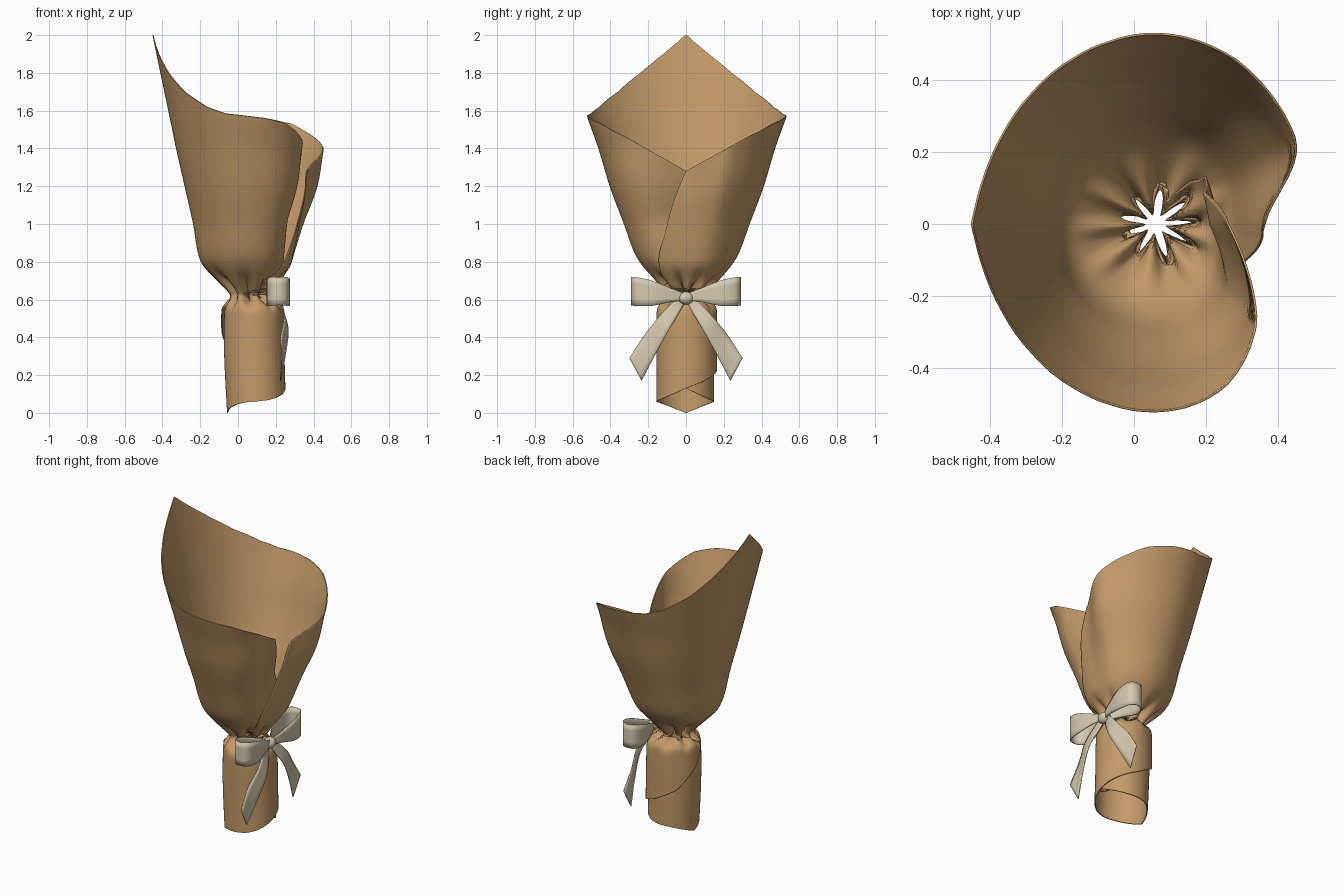
import bpy, bmesh, math
from mathutils import Vector

if "Cube" in bpy.data.objects:
    bpy.data.objects.remove(bpy.data.objects["Cube"])


def material(name, rgb):
    m = bpy.data.materials.new(name)
    m.diffuse_color = (*rgb, 1)
    m.use_nodes = True
    m.node_tree.nodes["Principled BSDF"].inputs["Base Color"].default_value = m.diffuse_color
    return m


KRAFT = material("kraft tan", (0.55, 0.323, 0.14))
CREAM = material("cream ribbon", (0.67, 0.585, 0.43))


def clamp(t):
    return max(0.0, min(1.0, t))


def smooth(t):
    t = clamp(t)
    return t * t * (3 - 2 * t)


def linear(table, x):
    for (x0, y0), (x1, y1) in zip(table, table[1:]):
        if x <= x1:
            return y0 + (y1 - y0) * clamp((x - x0) / (x1 - x0))
    return table[-1][1]


def hermite(table, x):
    # smooth curve through rows of (x, values...)
    n = len(table)
    i = next((k for k in range(n - 1) if x <= table[k + 1][0]), n - 2)

    def slope(k, c):
        a, b = table[max(k - 1, 0)], table[min(k + 1, n - 1)]
        return (b[c] - a[c]) / (b[0] - a[0])
    p, q = table[i], table[i + 1]
    h = q[0] - p[0]
    t = (x - p[0]) / h
    out = []
    for c in range(1, len(p)):
        out.append((2*t**3 - 3*t*t + 1) * p[c] + (t**3 - 2*t*t + t) * h * slope(i, c)
                   + (3*t*t - 2*t**3) * q[c] + (t**3 - t*t) * h * slope(i + 1, c))
    return out


def sheet(name, rows, mat, thickness, mirror=False):
    # thin smooth sheet from a grid of points
    bm = bmesh.new()
    grid = [[bm.verts.new(p) for p in row] for row in rows]
    for a, b in zip(grid, grid[1:]):
        for j in range(len(a) - 1):
            bm.faces.new((a[j], a[j + 1], b[j + 1], b[j]))
    bmesh.ops.recalc_face_normals(bm, faces=bm.faces)
    me = bpy.data.meshes.new(name)
    bm.to_mesh(me)
    bm.free()
    me.materials.append(mat)
    ob = bpy.data.objects.new(name, me)
    bpy.context.collection.objects.link(ob)
    if mirror:
        m = ob.modifiers.new("mirror", 'MIRROR')
        m.use_axis = (False, True, False)
        m.use_mirror_merge = False
    s = ob.modifiers.new("thickness", 'SOLIDIFY')
    s.thickness = thickness
    s.offset = 0
    finish(ob)
    return ob


def finish(ob):
    bpy.ops.object.select_all(action='DESELECT')
    ob.select_set(True)
    bpy.context.view_layer.objects.active = ob
    bpy.ops.object.shade_smooth_by_angle(angle=math.radians(50))


# Paper profile: height, centre x, back radius, side radius, front radius
PROFILE = [(0, .095, .15, .15, .15), (.3, .085, .155, .15, .15), (.5, .085, .155, .15, .145),
           (.56, .08, .148, .145, .14), (.59, .07, .12, .125, .12), (.62, .06, .1, .1, .11),
           (.65, .06, .12, .12, .13), (.70, .06, .17, .165, .16), (.78, .06, .243, .233, .22),
           (.85, .06, .27, .275, .25), (1.0, .06, .295, .33, .31), (1.2, .06, .34, .405, .40),
           (1.4, .06, .385, .465, .44), (1.57, .065, .425, .525, .47), (2, .06, .51, .66, .5)]

# How far (degrees from the back) each side of the square sheet wraps at each height
WRAP = [(0, .4), (.015, 14.5), (.03, 30), (.045, 48.6), (.055, 66), (.06, 90), (.068, 116),
        (.08, 134), (.10, 155), (.13, 180), (.16, 208), (.22, 262), (.30, 310), (.43, 352),
        (.52, 368), (.56, 370), (.60, 350), (.63, 300), (.66, 250), (.70, 228), (.75, 218),
        (.80, 214), (.95, 200), (1.1, 191), (1.28, 180), (1.35, 164), (1.4, 152.5), (1.45, 141),
        (1.53, 118), (1.56, 100), (1.57, 90), (1.585, 72), (1.62, 58), (1.7, 39.6),
        (1.8, 23.8), (1.9, 11), (1.96, 4.2), (2, .4)]
TUCK = [(95, 0), (145, .22), (180, .5), (220, .6)]


def paper_point(z, deg):
    cx, rb, ry, rf = hermite(PROFILE, z)
    a = math.radians(deg)
    d = abs(deg)
    # gathered pleats around the tie
    w = .075 if z > .625 else .045
    depth = .72 * math.exp(-((z - .625) / w) ** 2)
    pleat = (.5 + .5 * math.cos(9 * a + .9 * math.sin(2 * a) + .6)) ** 2
    k = 1 - depth * pleat
    # overlap: +y flap lies outside above the tie, -y flap outside below it
    side = (1 if deg > 0 else -1) * (2 * smooth((z - .56) / .12) - 1)
    off = .008 * side * d / 180 * (1 - .5 * depth)
    # front flaps flatten and tuck inwards towards the top
    f = 1
    if deg > 0:
        f -= .3 * clamp((z - .65) / .6) * smooth((d - 148) / 34)
    else:
        f -= clamp((z - .62) / .4) * linear(TUCK, d)
    c, s = math.cos(a), math.sin(a)
    rx = rb if c > 0 else rf * f
    return Vector((cx - (rx * k + off) * c, (ry * k + off) * s, z))


# Wrapping paper
heights = []
for (z0, _), (z1, _) in zip(WRAP, WRAP[1:]):
    n = max(3, int((z1 - z0) / .015)) if z0 < .9 else 4
    heights += [z0 + (z1 - z0) * i / n for i in range(n)]
heights.append(2.0)
COLS = 220
paper = sheet("wrapping_paper",
              [[paper_point(z, linear(WRAP, z) * (2 * j / COLS - 1)) for j in range(COLS + 1)]
               for z in heights], KRAFT, .006)


def ribbon(name, stations, across=4, steps=8):
    # stations: the two ribbon edges (x, y, z, x, y, z), smoothed along the length
    table = [(i, *s) for i, s in enumerate(stations)]
    rows = []
    for i in range((len(table) - 1) * steps + 1):
        v = hermite(table, i / steps)
        a, b = Vector(v[:3]), Vector(v[3:])
        rows.append([a.lerp(b, j / across) for j in range(across + 1)])
    return sheet(name, rows, CREAM, .006, mirror=True)


# Bow loops
LOOP = [(.215, .015, .59, .63), (.175, .10, .59, .665), (.155, .2, .57, .70), (.172, .268, .567, .718),
        (.215, .288, .57, .718), (.26, .262, .567, .718), (.272, .18, .567, .70), (.255, .08, .587, .66),
        (.235, .015, .595, .635)]
ribbon("bow_loops", [(x, y, lo, x, y, hi) for x, y, lo, hi in LOOP])

# Bow tails
ribbon("bow_tails", [(.215, 0, .60, .225, .03, .62), (.237, .03, .54, .235, .08, .575),
                     (.265, .09, .44, .245, .15, .50), (.25, .165, .305, .228, .225, .405),
                     (.225, .235, .17, .232, .30, .29)])

# Bow knot
bpy.ops.mesh.primitive_uv_sphere_add(segments=24, ring_count=16, radius=1)
knot = bpy.context.object
knot.name = "bow_knot"
for v in knot.data.vertices:
    v.co = Vector((.225 + .035 * v.co.x, .042 * v.co.y, .608 + .034 * v.co.z))
knot.data.materials.append(CREAM)
finish(knot)
